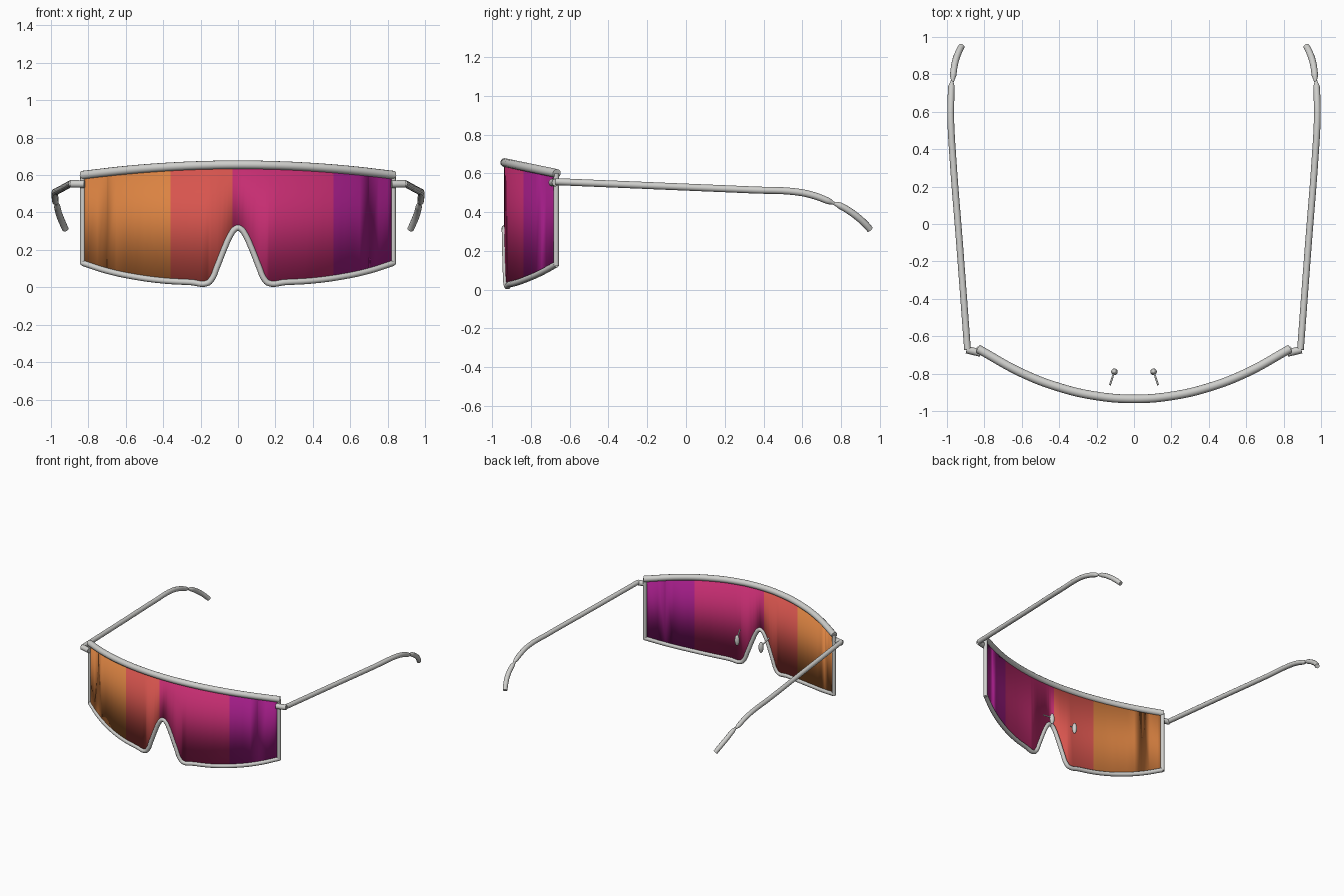
import bpy, bmesh, math
from mathutils import Vector

cube = bpy.data.objects.get("Cube")
if cube:
    bpy.data.objects.remove(cube, do_unlink=True)


def material(name, r, g, b):
    m = bpy.data.materials.new(name)
    m.use_nodes = True
    m.diffuse_color = (r, g, b, 1)
    m.node_tree.nodes["Principled BSDF"].inputs["Base Color"].default_value = (r, g, b, 1)
    return m


GREY = material("light grey frame", 0.62, 0.62, 0.60)
LENS = [material("orange lens", 0.72, 0.23, 0.055),
        material("coral lens", 0.68, 0.09, 0.076),
        material("magenta lens", 0.56, 0.026, 0.165),
        material("purple lens", 0.36, 0.012, 0.24)]


def wrap(x, z):
    """Place a front-view point on the curved face of the shield."""
    return (x, -0.935 + 0.385 * x * x, z)


def brow(x):
    return 0.655 - 0.08 * x * x


def finish(obj):
    bpy.ops.object.select_all(action="DESELECT")
    obj.select_set(True)
    bpy.context.view_layer.objects.active = obj
    if obj.type == "CURVE":
        bpy.ops.object.convert(target="MESH")
    bpy.ops.object.shade_smooth_by_angle(angle=math.radians(40))


def tube(name, points, radius, taper=None):
    """Round capped tube running smoothly through the points."""
    curve = bpy.data.curves.new(name, "CURVE")
    curve.dimensions = "3D"
    curve.bevel_depth = radius
    curve.bevel_resolution = 4
    curve.resolution_u = 6
    curve.use_fill_caps = True
    spline = curve.splines.new("BEZIER")
    spline.bezier_points.add(len(points) - 1)
    for i, (bp, p) in enumerate(zip(spline.bezier_points, points)):
        bp.co = p
        bp.handle_left_type = bp.handle_right_type = "AUTO"
        bp.radius = taper[i] if taper else 1
    curve.materials.append(GREY)
    obj = bpy.data.objects.new(name, curve)
    bpy.context.collection.objects.link(obj)
    finish(obj)


# Lower edge of the shield, from the outer corner to the top of the nose notch
half = [(0.83, 0.13), (0.7, 0.088), (0.55, 0.056), (0.4, 0.036), (0.25, 0.027),
        (0.165, 0.022), (0.14, 0.045), (0.112, 0.11), (0.07, 0.215),
        (0.04, 0.28), (0.018, 0.31), (0, 0.318)]
edge = half + [(-x, z) for x, z in reversed(half[:-1])]


def lower(x):
    x = abs(x)
    for (x1, z1), (x0, z0) in zip(half, half[1:]):
        if x >= x0:
            return z0 + (z1 - z0) * (x - x0) / (x1 - x0)
    return half[-1][1]


# Shield lens in four colour bands
bands = [-0.36, -0.03, 0.51]
xs = sorted(set([p[0] for p in edge] + bands + [i * 0.05 for i in range(-16, 17)]))
bm = bmesh.new()
columns = [(bm.verts.new(wrap(x, lower(x))), bm.verts.new(wrap(x, brow(x)))) for x in xs]
for (a, b), (c, d) in zip(columns, columns[1:]):
    face = bm.faces.new((a, c, d, b))
    face.material_index = sum(face.calc_center_median().x > limit for limit in bands)
mesh = bpy.data.meshes.new("lens")
bm.to_mesh(mesh)
bm.free()
for m in LENS:
    mesh.materials.append(m)
lens = bpy.data.objects.new("lens", mesh)
bpy.context.collection.objects.link(lens)
solid = lens.modifiers.new("thickness", "SOLIDIFY")
solid.thickness = 0.006
solid.offset = 0
finish(lens)

# Rim around the lens
tube("top_rim", [wrap(x / 10, brow(x / 10)) for x in (-8.35, -6, -4, -2, 0, 2, 4, 6, 8.35)], 0.023)
tube("lower_rim", [wrap(x, z) for x, z in edge], 0.016)

for side, s in (("left", 1), ("right", -1)):
    def at(points):
        return [(s * x, y, z) for x, y, z in points]

    tube(side + "_side_rim", at([wrap(0.83, 0.122), wrap(0.83, brow(0.83))]), 0.015)

    # Hinge and temple arm
    tube(side + "_hinge", at([(0.82, -0.69, 0.552), (0.895, -0.672, 0.553)]), 0.02)
    tube(side + "_temple",
         at([(0.89, -0.672, 0.557), (0.933, -0.1, 0.533), (0.968, 0.35, 0.514),
             (0.98, 0.57, 0.504), (0.979, 0.66, 0.485), (0.976, 0.735, 0.457),
             (0.973, 0.765, 0.445)]),
         0.018, [1, 1, 1, 1, 1, 0.95, 0.4])

    # Ear tip, pinched where it meets the arm
    tube(side + "_ear_tip",
         at([(0.97, 0.76, 0.447), (0.967, 0.795, 0.433), (0.955, 0.87, 0.386),
             (0.935, 0.925, 0.338), (0.922, 0.95, 0.31)]),
         0.018, [0.4, 0.95, 1, 1, 0.95])

    # Nose pad on a thin wire
    tube(side + "_pad_wire", at([(0.106, -0.79, 0.27), (0.128, -0.86, 0.315)]), 0.005)
    bpy.ops.mesh.primitive_uv_sphere_add(segments=12, ring_count=8, radius=1,
                                         location=(s * 0.105, -0.79, 0.26))
    pad = bpy.context.object
    pad.name = side + "_nose_pad"
    pad.scale = Vector((0.018, 0.018, 0.043))
    pad.data.materials.append(GREY)
    finish(pad)
